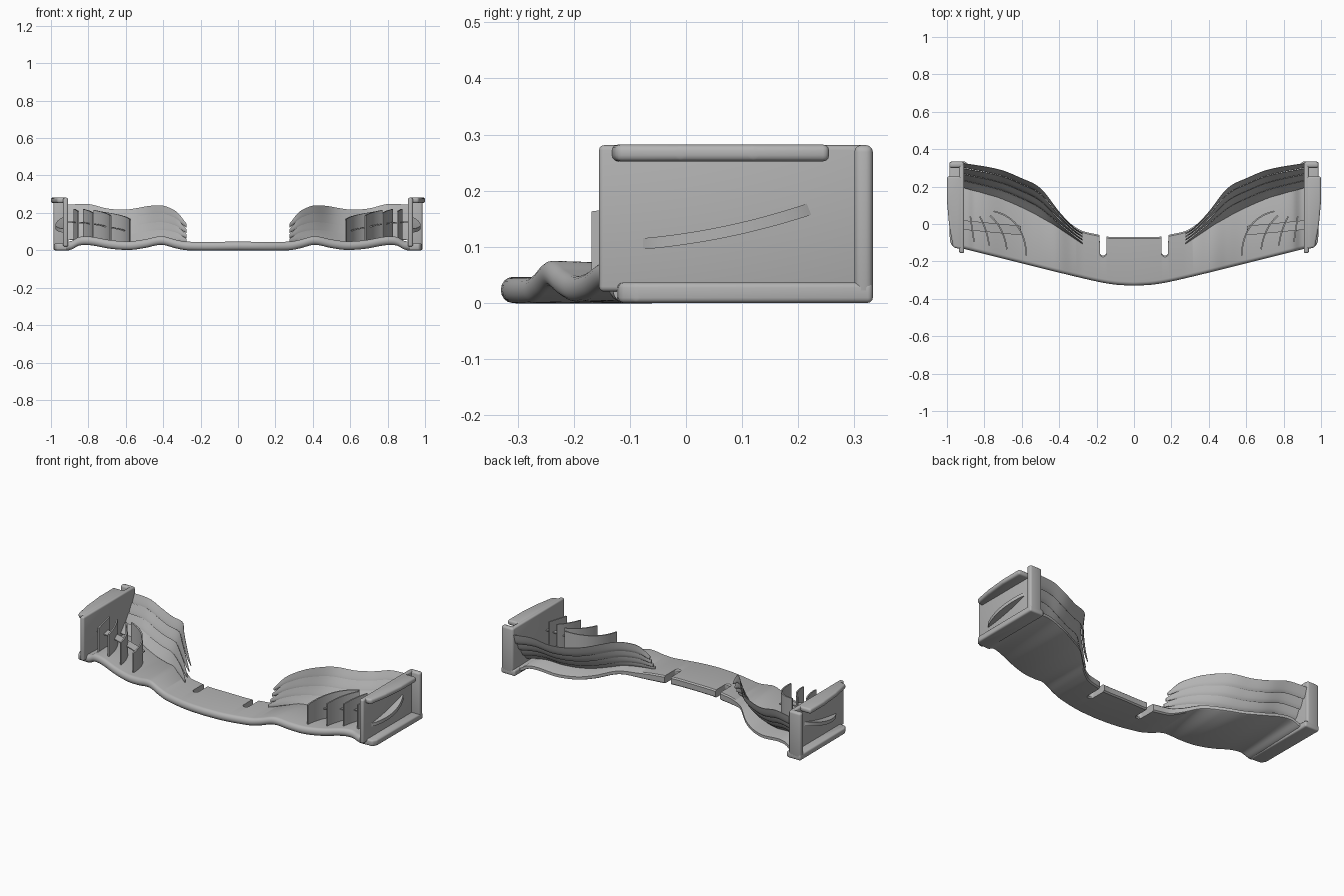
import bpy, bmesh, math
from mathutils import Vector

cube = bpy.data.objects.get("Cube")
if cube:
    bpy.data.objects.remove(cube, do_unlink=True)

grey = bpy.data.materials.new("plain grey")
grey.use_nodes = True
colour = (0.45, 0.45, 0.45, 1)
grey.diffuse_color = colour
grey.node_tree.nodes["Principled BSDF"].inputs["Base Color"].default_value = colour


def curve(*keys):
    """Smooth interpolation through (x, value) keys."""
    def slope(i):
        a, b = keys[max(i - 1, 0)], keys[min(i + 1, len(keys) - 1)]
        return (b[1] - a[1]) / (b[0] - a[0])

    def value(x):
        x = min(max(x, keys[0][0]), keys[-1][0])
        i = 0
        while i < len(keys) - 2 and x > keys[i + 1][0]:
            i += 1
        (x0, v0), (x1, v1) = keys[i], keys[i + 1]
        h = x1 - x0
        t = (x - x0) / h
        s = t * t * (3 - 2 * t)
        return (v0 + (v1 - v0) * s + h * slope(i) * t * (1 - t) ** 2
                - h * slope(i + 1) * t * t * (1 - t))
    return value


def finish(name, bm, mirror=True):
    bmesh.ops.recalc_face_normals(bm, faces=bm.faces)
    mesh = bpy.data.meshes.new(name)
    bm.to_mesh(mesh)
    bm.free()
    mesh.materials.append(grey)
    ob = bpy.data.objects.new(name, mesh)
    bpy.context.collection.objects.link(ob)
    bpy.ops.object.select_all(action='DESELECT')
    ob.select_set(True)
    bpy.context.view_layer.objects.active = ob
    bpy.ops.object.shade_smooth_by_angle(angle=math.radians(35))
    if mirror:
        ob.modifiers.new("Mirror", 'MIRROR').use_mirror_merge = False
    return ob


def loft(name, rings, mirror=True):
    """Skin a list of equal closed rings and cap both ends."""
    bm = bmesh.new()
    rows = [[bm.verts.new(p) for p in ring] for ring in rings]
    n = len(rows[0])
    for a, b in zip(rows, rows[1:]):
        for i in range(n):
            j = (i + 1) % n
            bm.faces.new((a[i], a[j], b[j], b[i]))
    bm.faces.new(rows[0])
    bm.faces.new(rows[-1])
    return finish(name, bm, mirror)


def slab(name, outline, z0, z1, bevel):
    """Extrude a plan outline upward and round its edges."""
    bm = bmesh.new()
    face = bm.faces.new([bm.verts.new((x, y, z0)) for x, y in outline])
    top = bmesh.ops.extrude_face_region(bm, geom=[face])["geom"]
    bmesh.ops.translate(bm, vec=(0, 0, z1 - z0),
                        verts=[v for v in top if isinstance(v, bmesh.types.BMVert)])
    bmesh.ops.bevel(bm, geom=bm.edges[:], offset=bevel, segments=3,
                    profile=0.5, affect='EDGES')
    return finish(name, bm)


def box(name, x0, x1, y0, y1, z0, z1, bevel):
    return slab(name, [(x0, y0), (x1, y0), (x1, y1), (x0, y1)], z0, z1, bevel)


# Main plane: wavy slab with a swept nose edge and two rear slots
nose = curve((0, -0.33), (0.1, -0.324), (0.2, -0.307), (0.4, -0.26), (0.6, -0.21), (0.92, -0.13))
tail = curve((0, -0.07), (0.14, -0.068), (0.2, -0.055), (0.28, -0.035), (0.35, 0.01),
             (0.4, 0.055), (0.5, 0.15), (0.6, 0.21), (0.7, 0.25), (0.92, 0.29))
wave = curve((0, 0), (0.27, 0), (0.33, 0.01), (0.41, 0.029), (0.5, 0.012), (0.58, 0.002),
             (0.68, 0.008), (0.79, 0.027), (0.85, 0.025), (0.89, 0.004), (0.92, 0))
rear_thickness = curve((0, 0.044), (0.25, 0.044), (0.4, 0.026), (0.92, 0.024))
SLOT, RADIUS, THICK = 0.165, 0.018, 0.046


def plane_ring(x, slotted):
    ax = abs(x)
    y0, y1, z = nose(ax), tail(ax), wave(ax)
    if slotted:
        y1 = -0.15 - math.sqrt(max(RADIUS ** 2 - (ax - SLOT) ** 2, 0))
    mid, half = z + THICK / 2, THICK / 2
    rear = rear_thickness(ax) / 2
    ring = []
    for k in range(9):
        a = math.pi * (0.5 + k / 8)
        ring.append((x, y0 + 0.02 + 0.02 * math.cos(a), mid + half * math.sin(a)))
    for s in (-1, 1):
        for k in ((0, 1) if s < 0 else (1, 0)):
            ring.append((x, y1 - 0.008 * (1 - k), mid + s * rear * (1 - 0.3 * k)))
    return ring


stations = [(0.92 * i / 90, False) for i in range(91)]
stations = [s for s in stations if abs(s[0] - SLOT) > RADIUS + 0.001]
stations += [(SLOT + d * RADIUS, False) for d in (-1.01, 1.01)]
stations += [(SLOT + RADIUS * math.sin(math.pi * k / 12), True) for k in range(-6, 7)]
stations.sort()
full = [(-x, s) for x, s in reversed(stations[1:])] + stations
loft("main_plane", [plane_ring(x, s) for x, s in full], mirror=False)

# Cascade of four curved flaps on each side
flap_y0 = curve((0.275, -0.11), (0.42, -0.015), (0.555, 0.065), (0.72, 0.135), (0.915, 0.192))
flap_y1 = curve((0.275, -0.04), (0.32, -0.015), (0.4, 0.07), (0.5, 0.195), (0.61, 0.252),
                (0.72, 0.295), (0.915, 0.33))
flap_z0 = curve((0.275, 0.05), (0.4, 0.068), (0.58, 0.046), (0.7, 0.052), (0.8, 0.07), (0.915, 0.06))
flap_z1 = curve((0.275, 0.16), (0.34, 0.212), (0.42, 0.238), (0.6, 0.214), (0.7, 0.22),
                (0.8, 0.244), (0.915, 0.24))


def flap_point(x, t):
    y0, y1, z0, z1 = flap_y0(x), flap_y1(x), flap_z0(x), flap_z1(x)
    return Vector((x, y0 + (y1 - y0) * t ** 0.85, z0 + (z1 - z0) * t ** 1.15))


def flap_ring(x, index):
    start = max(index / 4 - 0.03, 0)
    end = min((index + 1) / 4 + 0.02, 1)
    grow = min((x - 0.275) / 0.06, 1)
    end = start + (end - start) * (0.4 + 0.6 * math.sin(grow * math.pi / 2))
    upper, lower = [], []
    for k in range(7):
        s = k / 6
        t = start + (end - start) * s
        d = flap_point(x, min(t + 0.02, 1)) - flap_point(x, max(t - 0.02, 0))
        normal = Vector((0, -d.z, d.y)).normalized()
        p = flap_point(x, t) + normal * (0.012 * s - 0.007)
        half = 0.0012 + 0.004 * math.sin(math.pi * s ** 0.6)
        upper.append(p + normal * half)
        lower.append(p - normal * half)
    return upper + lower[::-1]


for i in range(4):
    loft(f"flap_{i + 1}", [flap_ring(0.275 + 0.64 * k / 40, i) for k in range(41)])

# End plates with foot, top ledge and rear flange
box("end_plate", 0.908, 0.935, -0.155, 0.32, 0.02, 0.281, 0.009)
box("rear_flange", 0.908, 0.987, 0.3, 0.333, 0.01, 0.281, 0.012)
slab("foot_plate", [(0.895, -0.125), (0.97, -0.12), (0.985, -0.09), (0.987, 0.333), (0.895, 0.333)],
     0, 0.036, 0.009)
slab("top_ledge", [(0.92, -0.135), (0.967, -0.125), (0.988, -0.01), (1, 0.12), (1, 0.255), (0.92, 0.255)],
     0.252, 0.282, 0.011)

# Crescent fin on the outer face of each end plate
fin = []
for k in range(21):
    s = k / 20
    y = -0.08 + 0.303 * s
    z = 0.105 + 0.025 * s + 0.038 * s * s
    out = 0.932 + 0.044 * math.sin(math.pi * s) ** 0.7
    lean = 0.004 * s
    fin.append([(0.925, y + lean, z - 0.01), (out, y + lean, z - 0.01),
                (out, y - lean, z + 0.01), (0.925, y - lean, z + 0.01)])
loft("outer_fin", fin)


# Upright turning vanes standing on the main plane
def vane(name, a, b, c, top0, top1):
    a, b, c = Vector(a), Vector(b), Vector(c)
    rings = []
    for k in range(15):
        t = k / 14
        p = a * (1 - t) ** 2 + b * 2 * t * (1 - t) + c * t * t
        d = ((b - a) * (1 - t) + (c - b) * t).normalized() * 0.004
        top = top0 + (top1 - top0) * t
        l, r = (p.x - d.y, p.y + d.x), (p.x + d.y, p.y - d.x)
        rings.append([(*l, 0.035), (*r, 0.035), (*r, top), (*l, top)])
    loft(name, rings)


vane("turning_vane_1", (0.575, -0.168), (0.585, 0.03), (0.75, 0.068), 0.163, 0.21)
vane("turning_vane_2", (0.68, -0.135), (0.695, -0.02), (0.77, 0.045), 0.185, 0.215)
vane("turning_vane_3", (0.775, -0.115), (0.785, -0.03), (0.825, 0.04), 0.2, 0.22)
vane("turning_vane_4", (0.855, -0.095), (0.865, -0.03), (0.875, 0.04), 0.21, 0.222)

# Slim bridge joining the vanes to the end plate
bridge = []
for k in range(13):
    s = k / 12
    x, z = 0.605 + 0.31 * s, 0.105 + 0.045 * math.sin(s * math.pi / 2)
    y = -0.06 + 0.03 * s
    bridge.append([(x, y, z - 0.003), (x, y + 0.05, z - 0.001),
                   (x, y + 0.05, z + 0.005), (x, y, z + 0.003)])
loft("vane_bridge", bridge)
